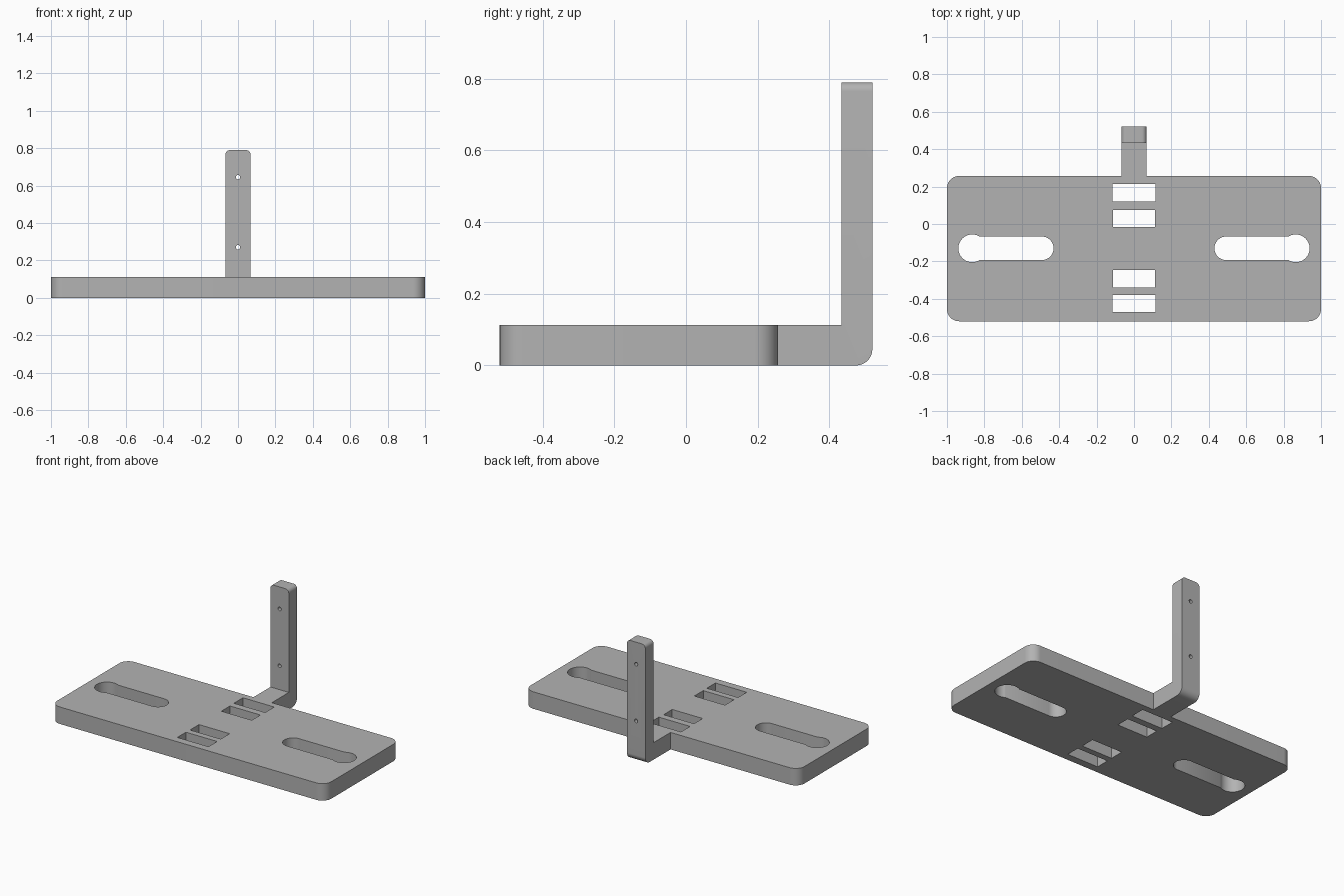
import bpy, bmesh
from math import sin, cos, pi, asin, radians
from mathutils import Vector

cube = bpy.data.objects.get("Cube")
if cube:
    bpy.data.objects.remove(cube, do_unlink=True)

grey = bpy.data.materials.new("plain grey")
grey.use_nodes = True
colour = (0.45, 0.45, 0.45, 1)
grey.diffuse_color = colour
grey.node_tree.nodes["Principled BSDF"].inputs["Base Color"].default_value = colour

THICK = 0.112


def arc(cx, cy, r, start, end, steps=16):
    """Points along an arc, angles in radians."""
    angles = [start + (end - start) * i / steps for i in range(steps + 1)]
    return [(cx + r * cos(a), cy + r * sin(a)) for a in angles]


def rectangle(x0, x1, y0, y1):
    return [(x0, y0), (x1, y0), (x1, y1), (x0, y1)]


def prism(name, outline, axis, low, high):
    """Extrude a 2D outline along x, y or z; the outline uses the other two axes."""
    def place(p, d):
        return {"x": (d, *p), "y": (p[0], d, p[1]), "z": (*p, d)}[axis]
    bm = bmesh.new()
    face = bm.faces.new([bm.verts.new(place(p, low)) for p in outline])
    new = bmesh.ops.extrude_face_region(bm, geom=[face])["geom"]
    shift = Vector(place((0, 0), high - low))
    bmesh.ops.translate(bm, vec=shift, verts=[v for v in new if isinstance(v, bmesh.types.BMVert)])
    bmesh.ops.recalc_face_normals(bm, faces=bm.faces)
    mesh = bpy.data.meshes.new(name)
    bm.to_mesh(mesh)
    bm.free()
    mesh.materials.append(grey)
    ob = bpy.data.objects.new(name, mesh)
    bpy.context.collection.objects.link(ob)
    return ob


def combine(target, other, operation):
    """Apply a boolean, then remove the helper."""
    mod = target.modifiers.new(operation, "BOOLEAN")
    mod.operation, mod.solver, mod.object = operation, "EXACT", other
    bpy.context.view_layer.objects.active = target
    bpy.ops.object.modifier_apply(modifier=mod.name)
    bpy.data.objects.remove(other, do_unlink=True)


# Base plate with rounded corners
R, FRONT, BACK = 0.065, -0.52, 0.257
outline = []
for i, (x, y) in enumerate([(1 - R, BACK - R), (R - 1, BACK - R), (R - 1, FRONT + R), (1 - R, FRONT + R)]):
    outline += arc(x, y, R, i * pi / 2, (i + 1) * pi / 2)
bracket = prism("mounting_bracket", outline, "z", 0, THICK)

# L-shaped arm: rounded heel below, rounded shoulders on top
TOP, INNER, OUTER, HEEL = 0.79, 0.434, 0.52, 0.045
profile = [(0.235, 0)] + arc(OUTER - HEEL, HEEL, HEEL, -pi / 2, 0)
profile += [(OUTER, TOP), (INNER, TOP), (INNER, THICK), (0.235, THICK)]
arm = prism("arm", profile, "x", -0.067, 0.067)
bm = bmesh.new()
bm.from_mesh(arm.data)
shoulders = [e for e in bm.edges if all(v.co.z > TOP - 0.001 for v in e.verts)
             and abs(e.verts[0].co.x - e.verts[1].co.x) < 0.001]
bmesh.ops.bevel(bm, geom=shoulders, offset=0.025, segments=8, profile=0.5, affect="EDGES")
bm.to_mesh(arm.data)
bm.free()
combine(bracket, arm, "UNION")

# Keyhole slots, wide end outward
SLOT, EYE = 0.063, 0.074
mouth = pi - asin(SLOT / EYE)
keyhole = arc(0.865, -0.13, EYE, -mouth, mouth, 40)
keyhole += arc(0.43 + SLOT, -0.13, SLOT, pi / 2, 3 * pi / 2, 20)
for side in (-1, 1):
    cutter = prism("slot_cutter", [(side * x, y) for x, y in keyhole], "z", -0.1, 0.3)
    combine(bracket, cutter, "DIFFERENCE")

# Strap windows along the middle
for half, y0, y1 in [(0.114, 0.12, 0.215), (0.111, -0.015, 0.075),
                     (0.112, -0.34, -0.247), (0.114, -0.47, -0.38)]:
    window = rectangle(-half, half, y0, y1)
    combine(bracket, prism("window_cutter", window, "z", -0.1, 0.3), "DIFFERENCE")

# Screw holes through the upright
for z in (0.27, 0.645):
    hole = arc(0, z, 0.012, 0, 2 * pi, 24)[:-1]
    combine(bracket, prism("hole_cutter", hole, "y", 0.35, 0.6), "DIFFERENCE")

# Smooth the arcs, keep hard edges
bpy.ops.object.select_all(action="DESELECT")
bracket.select_set(True)
bpy.context.view_layer.objects.active = bracket
bpy.ops.object.shade_smooth_by_angle(angle=radians(30))
